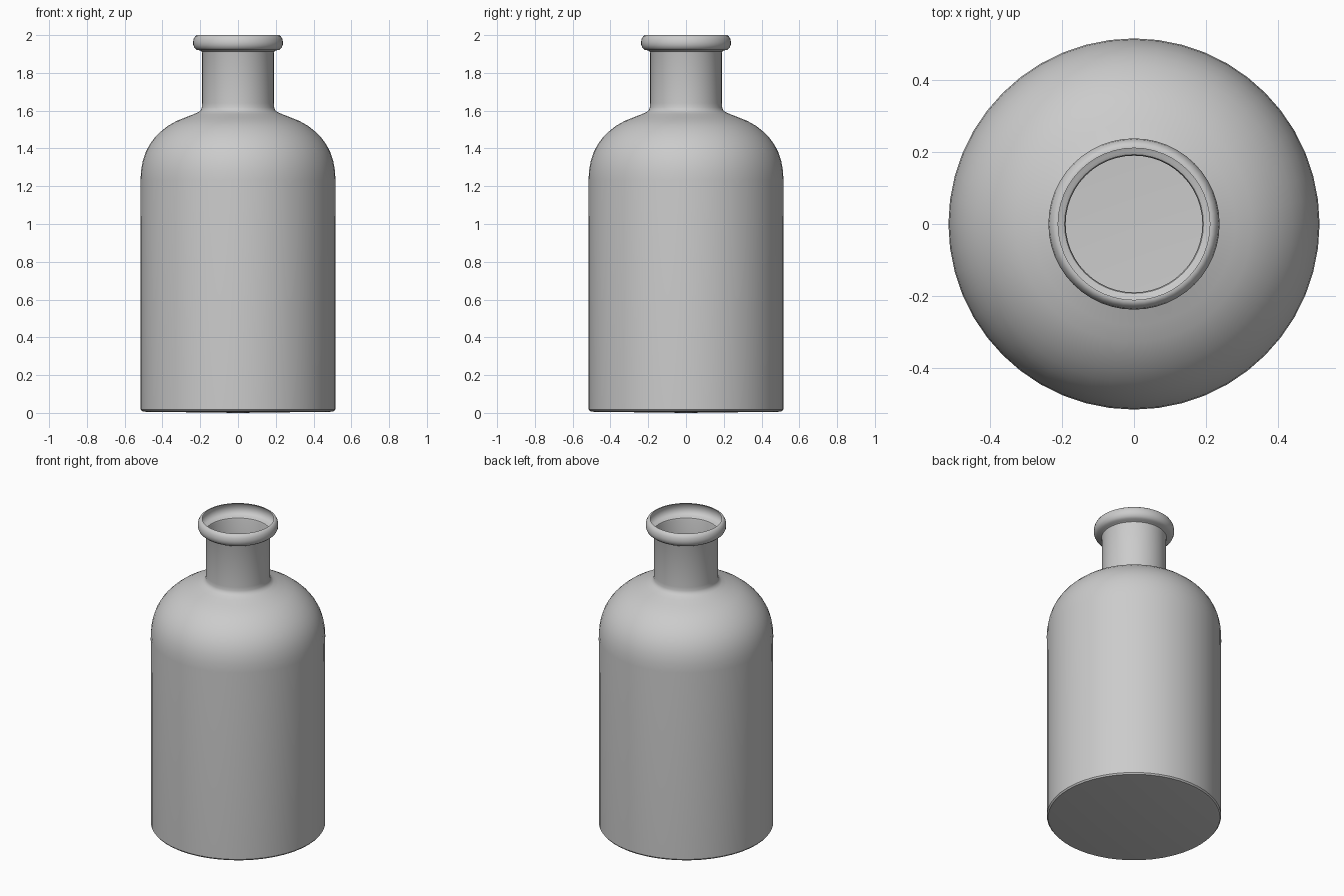
import bpy, bmesh
from math import tau

if "Cube" in bpy.data.objects:
    bpy.data.objects.remove(bpy.data.objects["Cube"])

# Half profile (radius, height) from base centre up to the open lip
profile = [
    (0, 0.0), (0.49, 0.006), (0.508, 0.009), (0.515, 0.018),
    (0.516, 1.235), (0.513, 1.285), (0.504, 1.335), (0.489, 1.38),
    (0.468, 1.42), (0.441, 1.457), (0.408, 1.49), (0.37, 1.52),
    (0.328, 1.544), (0.282, 1.563), (0.238, 1.58), (0.212, 1.591),
    (0.197, 1.602), (0.191, 1.618), (0.19, 1.64),
    (0.19, 1.905), (0.193, 1.914), (0.203, 1.919), (0.218, 1.922),
    (0.23, 1.932), (0.237, 1.947), (0.238, 1.962), (0.235, 1.98),
    (0.227, 1.994), (0.218, 2.0), (0.211, 2.0),
]

# Thin-walled bottle, turned around the z axis
bm = bmesh.new()
verts = [bm.verts.new((r, 0, z)) for r, z in profile]
edges = [bm.edges.new(pair) for pair in zip(verts, verts[1:])]
bmesh.ops.spin(bm, geom=verts + edges, cent=(0, 0, 0), axis=(0, 0, 1),
               angle=tau, steps=48, use_merge=False)
bmesh.ops.remove_doubles(bm, verts=bm.verts[:], dist=0.0005)
bmesh.ops.recalc_face_normals(bm, faces=bm.faces[:])
# Make the shell face outwards
base = min(bm.faces, key=lambda f: f.calc_center_median().z)
if base.normal.z > 0:
    bmesh.ops.reverse_faces(bm, faces=bm.faces[:])

mesh = bpy.data.meshes.new("bottle")
bm.to_mesh(mesh)
bm.free()
bottle = bpy.data.objects.new("bottle", mesh)
bpy.context.collection.objects.link(bottle)
bpy.context.view_layer.objects.active = bottle
bottle.select_set(True)
bpy.ops.object.shade_smooth_by_angle(angle=0.6)
